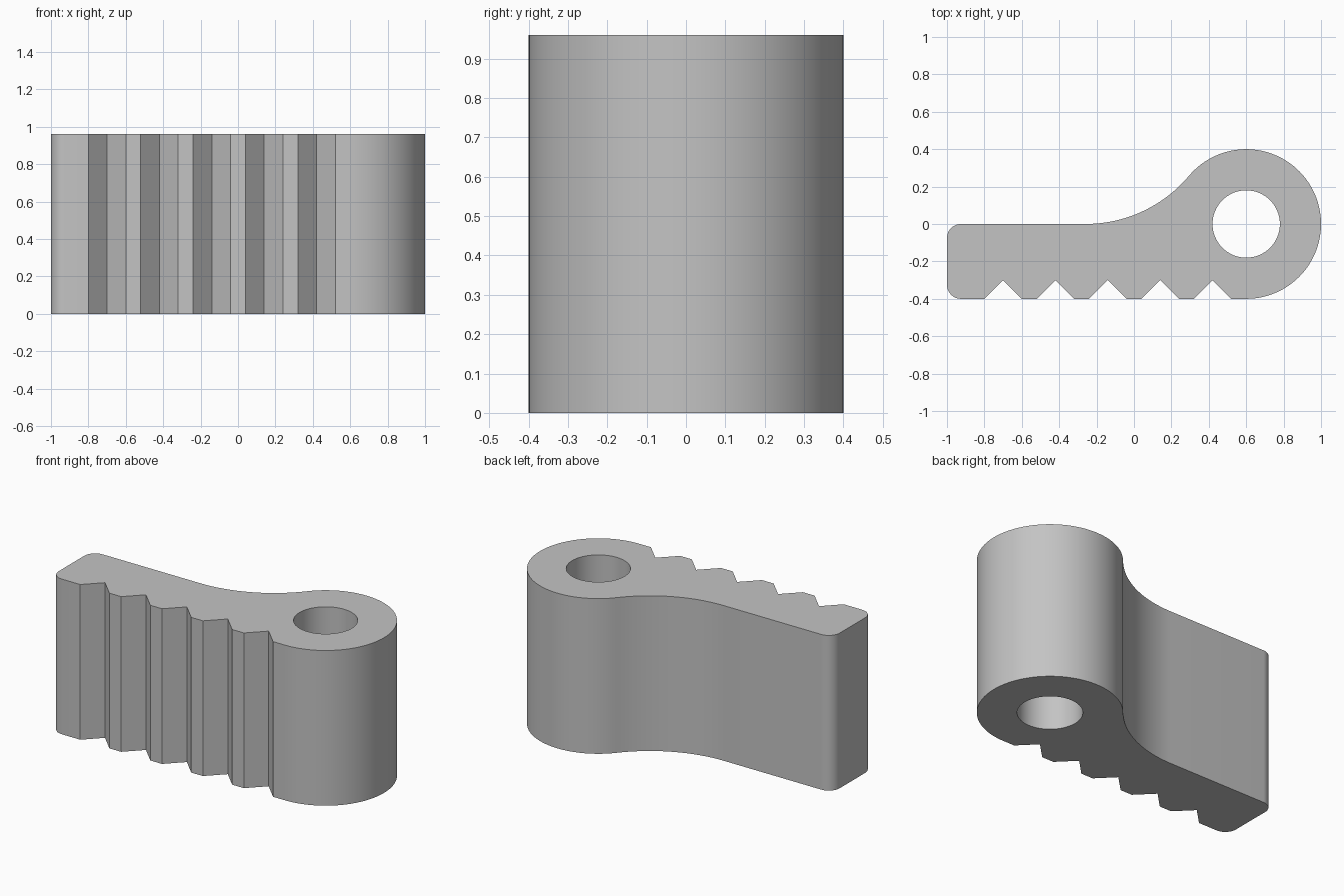
import bpy, bmesh
from math import cos, sin, radians, sqrt, atan2, pi
from mathutils import Vector

cube = bpy.data.objects.get("Cube")
if cube:
    bpy.data.objects.remove(cube, do_unlink=True)

HEIGHT = 0.96
EYE_X, EYE_R, HOLE_R = 0.6, 0.4, 0.18
CORNER = 0.075
FILLET_X = -0.26


def arc(cx, cy, r, start, end, steps):
    """Points along a circular arc, angles in radians."""
    angles = [start + (end - start) * i / steps for i in range(steps + 1)]
    return [(cx + r * cos(a), cy + r * sin(a)) for a in angles]


# Concave fillet, tangent to the flat back of the arm and to the round eye
dx = EYE_X - FILLET_X
fillet_r = (dx * dx - EYE_R ** 2) / (2 * EYE_R)
touch = atan2(fillet_r, -dx)

# Outline, counter-clockwise: eye, fillet, arm end, toothed front
outline = arc(EYE_X, 0, EYE_R, -pi / 2, touch, 72)
outline += arc(FILLET_X, fillet_r, fillet_r, touch - pi, -pi / 2, 24)[1:]
outline += arc(-1 + CORNER, -CORNER, CORNER, pi / 2, pi, 10)
outline += arc(-1 + CORNER, -EYE_R + CORNER, CORNER, pi, 1.5 * pi, 10)
for i in range(5):
    x = -0.7 + 0.28 * i
    outline += [(x - 0.1, -0.4), (x, -0.3), (x + 0.1, -0.4)]
hole = arc(EYE_X, 0, HOLE_R, 0, 2 * pi, 64)[:-1]

# Fill between outline and hole, then extrude upwards
bm = bmesh.new()
edges = []
for loop in (outline, hole):
    verts = [bm.verts.new((x, y, 0)) for x, y in loop]
    edges += [bm.edges.new((v, verts[i - 1])) for i, v in enumerate(verts)]
bmesh.ops.triangle_fill(bm, edges=edges, use_beauty=True)
extruded = bmesh.ops.extrude_face_region(bm, geom=bm.faces[:], use_keep_orig=True)
top = [g for g in extruded["geom"] if isinstance(g, bmesh.types.BMVert)]
bmesh.ops.translate(bm, verts=top, vec=Vector((0, 0, HEIGHT)))
bmesh.ops.recalc_face_normals(bm, faces=bm.faces[:])

mesh = bpy.data.meshes.new("toothed_lever")
bm.to_mesh(mesh)
bm.free()
lever = bpy.data.objects.new("toothed_lever", mesh)
bpy.context.collection.objects.link(lever)

# Plain grey material
grey = bpy.data.materials.new("grey")
grey.use_nodes = True
grey.diffuse_color = (0.55, 0.55, 0.55, 1)
grey.node_tree.nodes["Principled BSDF"].inputs["Base Color"].default_value = grey.diffuse_color
mesh.materials.append(grey)

# Smooth curved walls, sharp teeth and rims
bpy.ops.object.select_all(action="DESELECT")
bpy.context.view_layer.objects.active = lever
lever.select_set(True)
bpy.ops.object.shade_smooth_by_angle(angle=radians(30))
